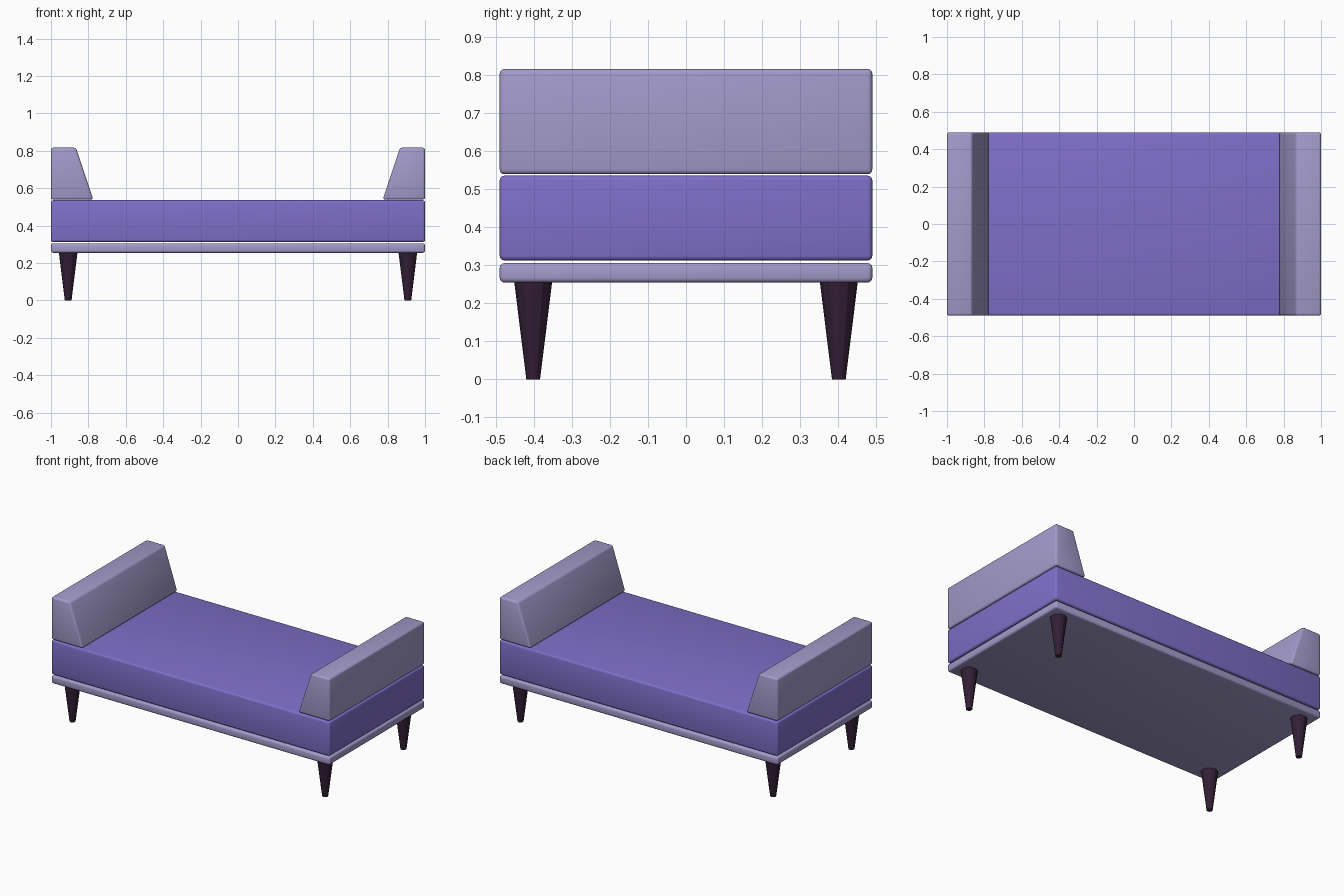
import bpy, bmesh

if "Cube" in bpy.data.objects:
    bpy.data.objects.remove(bpy.data.objects["Cube"])


def material(name, rgb):
    m = bpy.data.materials.new(name)
    m.diffuse_color = (*rgb, 1)
    m.use_nodes = True
    m.node_tree.nodes["Principled BSDF"].inputs["Base Color"].default_value = m.diffuse_color
    return m


violet = material("violet fabric", (0.212, 0.159, 0.584))
lavender = material("lavender fabric", (0.366, 0.328, 0.597))
wood = material("dark wood", (0.033, 0.014, 0.036))


def extruded(name, profile, mat, bevel, half_depth=0.49):
    """Extrude an x-z profile along y and round its edges."""
    bm = bmesh.new()
    face = bm.faces.new([bm.verts.new((x, -half_depth, z)) for x, z in profile])
    ext = bmesh.ops.extrude_face_region(bm, geom=[face])
    for v in ext["geom"]:
        if isinstance(v, bmesh.types.BMVert):
            v.co.y = half_depth
    bmesh.ops.recalc_face_normals(bm, faces=bm.faces)
    bmesh.ops.bevel(bm, geom=bm.edges[:], offset=bevel, segments=3,
                    profile=0.5, affect='EDGES')
    bmesh.ops.recalc_face_normals(bm, faces=bm.faces)
    mesh = bpy.data.meshes.new(name)
    bm.to_mesh(mesh)
    bm.free()
    obj = bpy.data.objects.new(name, mesh)
    bpy.context.collection.objects.link(obj)
    mesh.materials.append(mat)
    smooth(obj)
    return obj


def smooth(obj):
    bpy.ops.object.select_all(action='DESELECT')
    obj.select_set(True)
    bpy.context.view_layer.objects.active = obj
    bpy.ops.object.shade_smooth_by_angle(angle=0.6)


def slab(name, z0, z1, mat, bevel):
    return extruded(name, [(-1, z0), (1, z0), (1, z1), (-1, z1)], mat, bevel)


# Base frame and mattress
slab("base_frame", 0.255, 0.306, lavender, 0.012)
slab("mattress", 0.313, 0.536, violet, 0.012)

# Sloped arm rests at both ends
for side, s in (("left", -1), ("right", 1)):
    extruded(side + "_arm_rest",
             [(s, 0.54), (s, 0.817), (s * 0.866, 0.817), (s * 0.774, 0.54)],
             lavender, 0.012)

# Tapered faceted legs
for xs, xn in ((-1, "left"), (1, "right")):
    for ys, yn in ((-1, "front"), (1, "back")):
        bpy.ops.mesh.primitive_cone_add(
            vertices=12, radius1=0.018, radius2=0.05, depth=0.258,
            location=(xs * 0.908, ys * 0.402, 0.129))
        leg = bpy.context.object
        leg.name = f"{yn}_{xn}_leg"
        leg.data.materials.append(wood)
